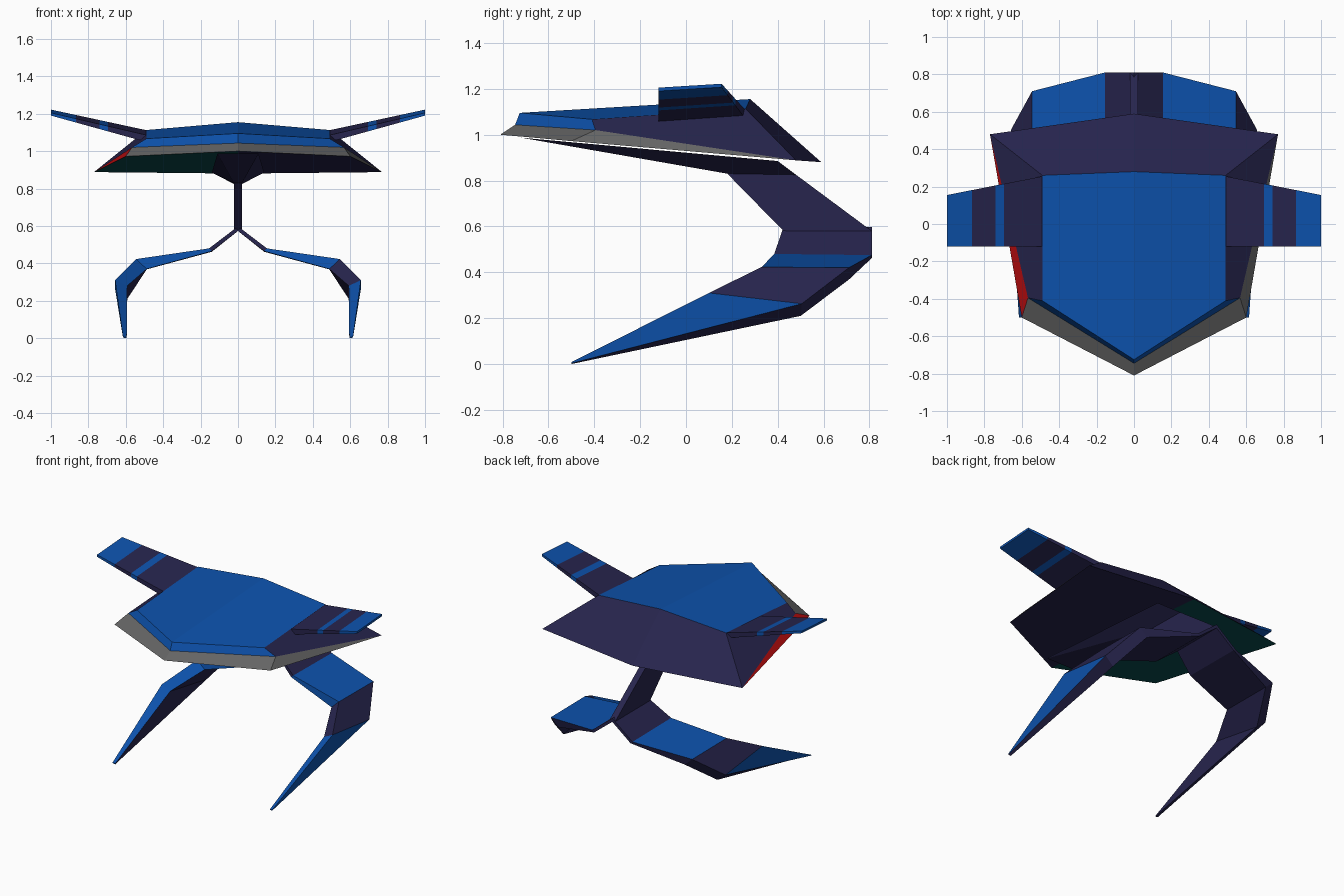
import bpy, bmesh

if "Cube" in bpy.data.objects:
    bpy.data.objects.remove(bpy.data.objects["Cube"])

def mat(name, rgb):
    m = bpy.data.materials.new(name)
    m.diffuse_color = (*rgb, 1)
    m.use_nodes = True
    m.node_tree.nodes["Principled BSDF"].inputs["Base Color"].default_value = m.diffuse_color
    return m

MATS = [mat("bright blue", (0.004, 0.085, 0.42)),
        mat("dark navy", (0.020, 0.018, 0.075)),
        mat("grey", (0.13, 0.13, 0.13)),
        mat("red", (0.50, 0.004, 0.005)),
        mat("dark green", (0.003, 0.075, 0.08))]
BLUE, NAVY, GREY, RED, GREEN = range(5)

def build(name, verts, faces):
    """faces: list of (vertex indices, material index)"""
    bm = bmesh.new()
    vs = [bm.verts.new(v) for v in verts]
    for idx, m in faces:
        bm.faces.new([vs[i] for i in idx]).material_index = m
    bmesh.ops.remove_doubles(bm, verts=bm.verts, dist=0.0005)
    bmesh.ops.recalc_face_normals(bm, faces=bm.faces)
    me = bpy.data.meshes.new(name)
    bm.to_mesh(me)
    bm.free()
    for m in MATS:
        me.materials.append(m)
    ob = bpy.data.objects.new(name, me)
    bpy.context.collection.objects.link(ob)
    return ob

def loft(name, sections, colour):
    """Join four-sided sections; colour(segment, side) gives the material."""
    verts = [p for s in sections for p in s]
    n = len(sections)
    faces = [((0, 1, 2, 3), colour(0, 1)),
             (tuple(range(4 * n - 4, 4 * n)), colour(n - 2, 0))]
    for i in range(n - 1):
        for k in range(4):
            a, b = 4 * i + k, 4 * i + (k + 1) % 4
            faces.append(((a, b, b + 4, a + 4), colour(i, k)))
    return build(name, verts, faces)

# Hull: centre line points, then the right and left side points
centre = [(0, -0.725, 1.095), (0, -0.745, 1.043), (0, -0.81, 1.0),
          (0, 0.59, 0.88), (0, 0.28, 1.155)]
side = [(0.49, -0.41, 1.067), (0.567, -0.395, 1.02), (0.60, -0.50, 0.972),
        (0.77, 0.48, 0.888), (0.49, 0.26, 1.113)]
verts = centre + side + [(-x, y, z) for x, y, z in side]
faces = []
for o, stripe, belly in ((5, GREY, NAVY), (10, RED, GREEN)):
    faces += [((0, o, o + 4, 4), BLUE),              # deck
              ((0, 1, o + 1, o), BLUE),              # front lip
              ((1, 2, o + 2, o + 1), GREY),          # front bumper
              ((o + 1, o + 2, o + 3), stripe),       # side light
              ((o, o + 1, o + 3, o + 4), NAVY),      # side
              ((4, o + 4, o + 3, 3), NAVY),          # rear
              ((2, 3, o + 3, o + 2), belly)]         # belly
build("hull", verts, faces)

# Keel wedge under the hull
build("keel",
      [(-0.11, -0.72, 0.987), (0.11, -0.72, 0.987), (0.14, 0.40, 0.885), (-0.14, 0.40, 0.885),
       (-0.022, 0.18, 0.83), (0.022, 0.18, 0.83), (0.022, 0.48, 0.825), (-0.022, 0.48, 0.825)],
      [(f, NAVY) for f in ((0, 1, 2, 3), (0, 1, 5, 4), (1, 2, 6, 5), (2, 3, 7, 6),
                           (3, 0, 4, 7), (4, 5, 6, 7))])

# Swept strut down to the legs
strut = [(0.18, 0.83), (0.48, 0.825), (0.81, 0.58), (0.425, 0.58)]
loft("strut", [[(x, y, z) for y, z in strut] for x in (-0.022, 0.022)], lambda i, k: NAVY)

# Wing: straight taper cut into coloured bands
BANDS = [0.47, 0.695, 0.74, 0.865, 1.0]
def wing_section(s, x):
    t = (x - 0.49) / 0.51
    th = 0.037 - 0.022 * t
    yf, yr = -0.12, 0.255 - 0.1 * t
    zf, zr = 1.086 + 0.119 * t, 1.112 + 0.11 * t
    return [(s * x, yf, zf), (s * x, yr, zr), (s * x, yr, zr - th), (s * x, yf, zf - th)]

# Leg sections: outer front, outer rear, inner rear, inner front
LEG = [[(0, 0.425, 0.598), (0, 0.81, 0.598), (0, 0.81, 0.573), (0, 0.425, 0.573)],
       [(0.155, 0.385, 0.48), (0.155, 0.81, 0.475), (0.14, 0.81, 0.462), (0.14, 0.385, 0.465)],
       [(0.545, 0.33, 0.423), (0.545, 0.71, 0.42), (0.488, 0.71, 0.368), (0.488, 0.33, 0.37)],
       [(0.657, 0.10, 0.31), (0.657, 0.505, 0.263), (0.592, 0.50, 0.21), (0.592, 0.10, 0.28)],
       [(0.615, -0.50, 0.008), (0.615, -0.50, 0.003), (0.595, -0.50, 0.0), (0.595, -0.50, 0.005)]]

for s, label in ((1, "right"), (-1, "left")):
    loft(label + "_wing", [wing_section(s, x) for x in BANDS],
         lambda i, k: BLUE if i % 2 else NAVY)

    def leg_colour(i, k):
        if k == 3 and i == 2 and s < 0:
            return BLUE
        return BLUE if k in (0, 3) and i % 2 else NAVY
    loft(label + "_leg", [[(s * x, y, z) for x, y, z in sec] for sec in LEG], leg_colour)
